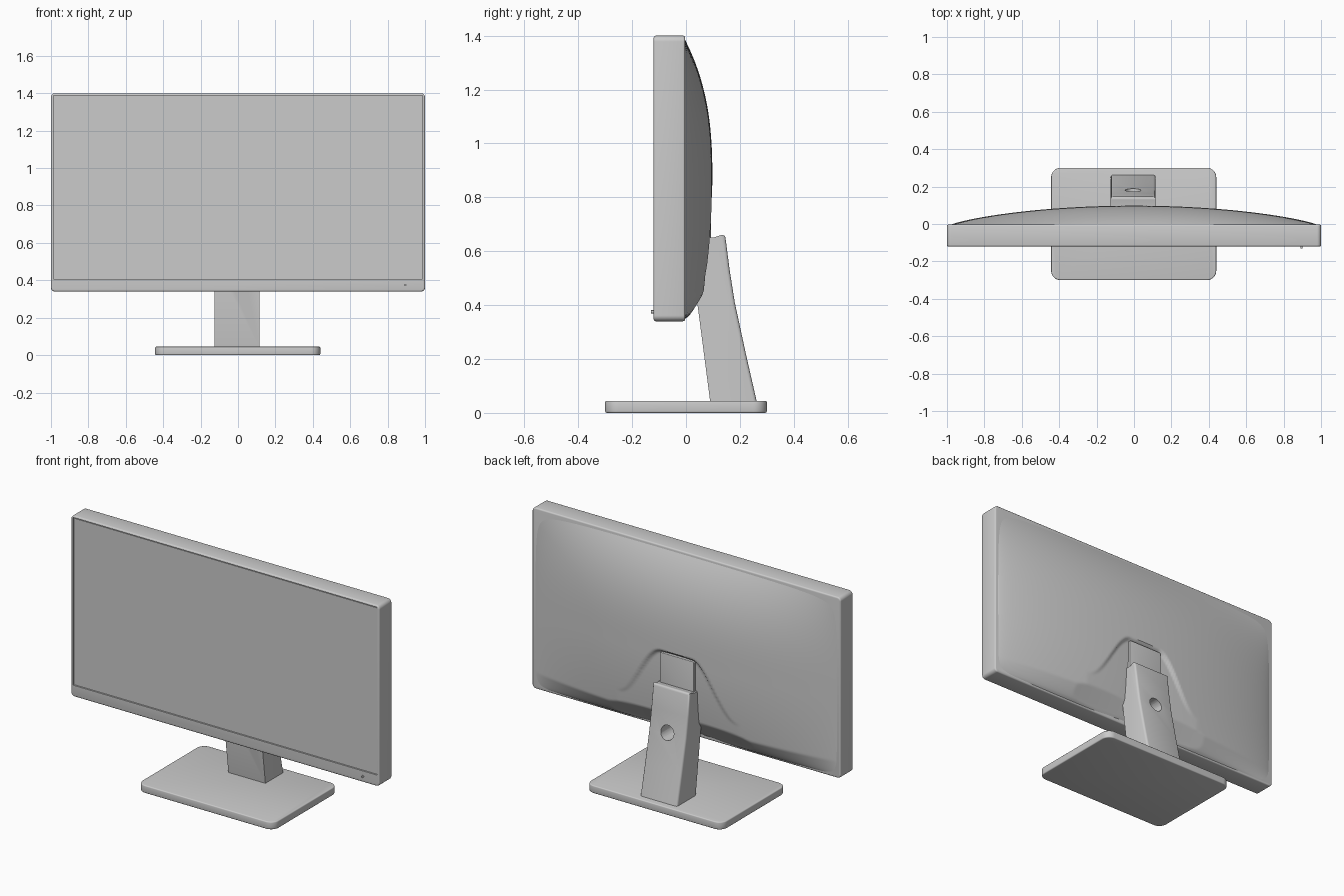
import bpy, bmesh, math

if "Cube" in bpy.data.objects:
    bpy.data.objects.remove(bpy.data.objects["Cube"])


def finish(ob, angle=35):
    bpy.ops.object.select_all(action='DESELECT')
    ob.select_set(True)
    bpy.context.view_layer.objects.active = ob
    bpy.ops.object.shade_smooth_by_angle(angle=math.radians(angle))
    return ob


def from_bmesh(name, bm):
    bmesh.ops.recalc_face_normals(bm, faces=bm.faces)
    me = bpy.data.meshes.new(name)
    bm.to_mesh(me)
    bm.free()
    ob = bpy.data.objects.new(name, me)
    bpy.context.collection.objects.link(ob)
    return ob


def bevel(bm, edges, r, seg=3):
    bmesh.ops.bevel(bm, geom=list(edges), offset=r, segments=seg, profile=0.5, affect='EDGES')


def box(name, lo, hi, axis=None, corner=0.0, edge=0.0):
    """Box with rounded corners along one axis, then softened edges."""
    bm = bmesh.new()
    bmesh.ops.create_cube(bm, size=1)
    for v in bm.verts:
        v.co = [(a + b) / 2 + c * (b - a) for a, b, c in zip(lo, hi, v.co)]
    if corner:
        along = [e for e in bm.edges
                 if abs((e.verts[0].co - e.verts[1].co).normalized()[axis]) > 0.9]
        bevel(bm, along, corner, 8)
    if edge:
        sharp = [e for e in bm.edges if e.calc_face_angle(0) > 1.0]
        bevel(bm, sharp, edge)
    return finish(from_bmesh(name, bm))


def cut(ob, cutter):
    m = ob.modifiers.new("cut", 'BOOLEAN')
    m.operation, m.object, m.solver = 'DIFFERENCE', cutter, 'EXACT'
    finish(ob)
    bpy.ops.object.modifier_apply(modifier=m.name)
    bpy.data.objects.remove(cutter)
    finish(ob)


def clamp(v):
    return max(0.0, min(1.0, v))


# Base plate
box("base", (-0.443, -0.30, 0.0), (0.440, 0.30, 0.045), 2, 0.05, 0.006)

# Display frame with a shallow screen recess
frame = box("display_frame", (-1, -0.12, 0.34), (1, -0.003, 1.40), 1, 0.022, 0.008)
cut(frame, box("recess_cutter", (-0.986, -0.2, 0.406), (0.986, -0.110, 1.389)))
box("screen", (-0.981, -0.116, 0.409), (0.981, -0.10, 1.384))

# Power button on the lower bezel
bpy.ops.mesh.primitive_cylinder_add(vertices=20, radius=0.006, depth=0.02,
                                    location=(0.895, -0.12, 0.375),
                                    rotation=(math.pi / 2, 0, 0))
bpy.context.object.name = "power_button"
finish(bpy.context.object)


# Domed back shell: height field with lower undercut and arched stand recess
def shell_depth(x, z):
    a = abs(x)
    across = (1 - min(1, a / 0.988) ** 2) ** 0.78
    if z > 0.85:
        up = 1 - clamp((z - 0.85) / 0.543) ** 2.7
    else:
        up = 1 - 0.15 * (max(0, 0.8 - z) / 0.3) ** 2
        up *= clamp((z - 0.347) / 0.09) ** 0.6
    dome = 0.106 * across * up
    under = 0.008 + 0.62 * max(0, z - 0.365) + 0.05 * (a / 0.8) ** 2
    s = clamp((0.38 - a) / 0.28)
    arch = 0.53 + 0.31 * s * s * (3 - 2 * s)
    if a < 0.40:
        dome -= 0.024 * clamp((arch - z) / 0.015) * clamp(1.1 - a / 0.36)
    return -0.008 + max(0, min(dome, under))


NX, NZ = 180, 120
bm = bmesh.new()
rows = []
for j in range(NZ + 1):
    z = 0.347 + (1.393 - 0.347) * j / NZ
    row = []
    for i in range(NX + 1):
        x = -0.988 * math.cos(math.pi * i / NX) * 0.3 + 0.988 * 0.7 * (2 * i / NX - 1)
        row.append(bm.verts.new((x, shell_depth(x, z), z)))
    rows.append(row)
for r0, r1 in zip(rows, rows[1:]):
    for i in range(NX):
        bm.faces.new((r0[i + 1], r0[i], r1[i], r1[i + 1]))
shell = from_bmesh("back_shell", bm)
# Outward normals point to the back
if sum(p.normal.y for p in shell.data.polygons) < 0:
    shell.data.flip_normals()
finish(shell, 40)

# Mounting plate in the arched recess
box("mount_plate", (-0.115, 0.03, 0.50), (0.105, 0.092, 0.825), 1, 0.008, 0.003)

# Stand leg: side profile (y, z) extruded across x
profile = [(0.09, 0.04), (0.263, 0.04), (0.222, 0.22), (0.181, 0.41), (0.162, 0.53),
           (0.145, 0.662), (0.13, 0.660), (0.10, 0.650), (0.06, 0.650), (0.03, 0.50)]
bm = bmesh.new()
face = bm.faces.new([bm.verts.new((-0.125, y, z)) for y, z in profile])
ext = bmesh.ops.extrude_face_region(bm, geom=[face])
for v in ext["geom"]:
    if isinstance(v, bmesh.types.BMVert):
        v.co.x = 0.115
bmesh.ops.recalc_face_normals(bm, faces=bm.faces)
rear = [e for e in bm.edges if e.calc_face_angle(0) > 1.0
        and all(v.co.y > 0.14 for v in e.verts) and any(v.co.z > 0.05 for v in e.verts)]
bevel(bm, rear, 0.012)
leg = from_bmesh("stand_leg", bm)

# Cable hole through the leg
bpy.ops.mesh.primitive_cylinder_add(vertices=40, radius=0.042, depth=0.6,
                                    location=(-0.005, 0.15, 0.415),
                                    rotation=(math.pi / 2, 0, 0))
cut(leg, bpy.context.object)
